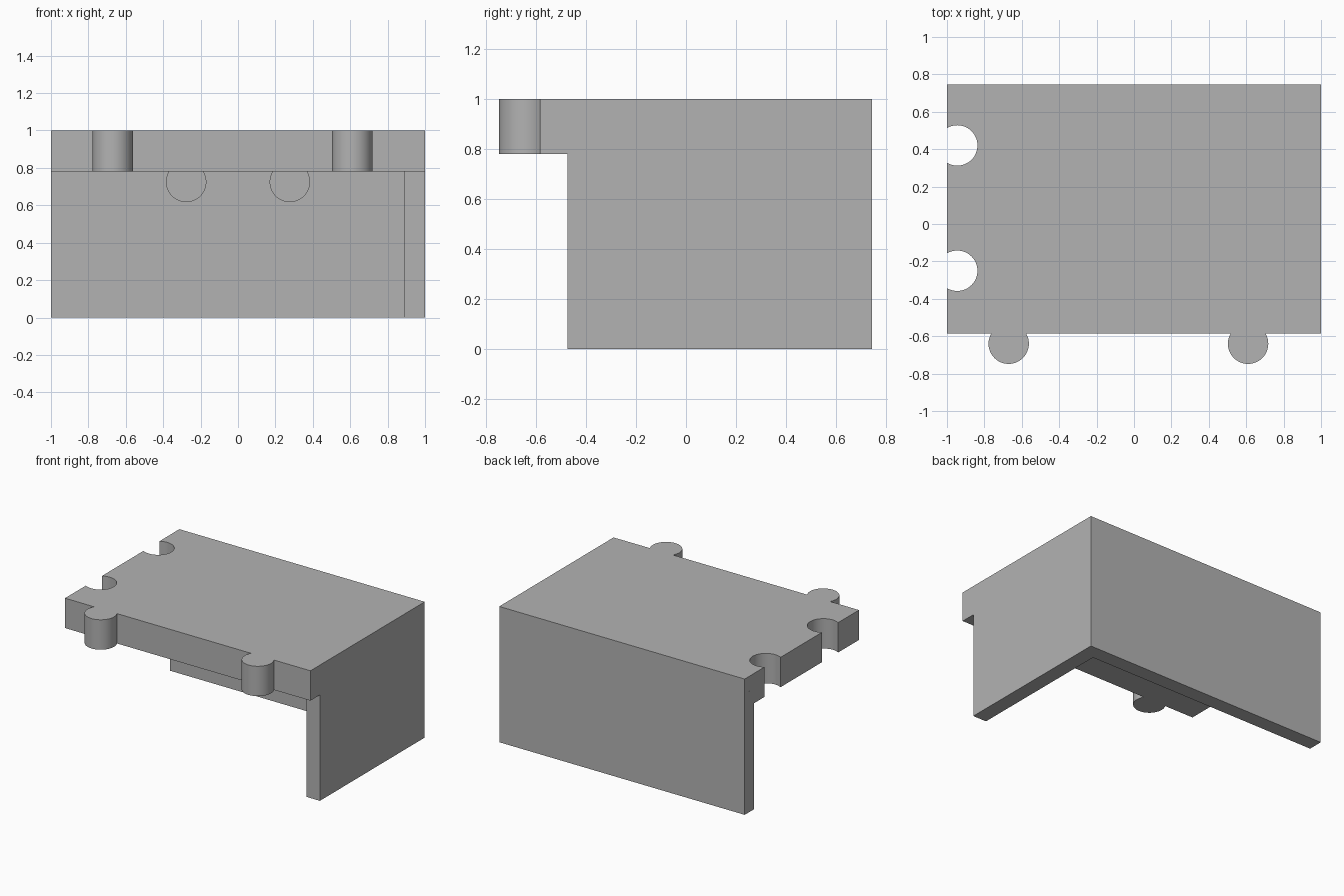
import bpy
import bmesh
from math import cos, sin, radians

if "Cube" in bpy.data.objects:
    bpy.data.objects.remove(bpy.data.objects["Cube"], do_unlink=True)

BACK, FRONT = 0.745, -0.585     # top panel limits in y
UNDER, TOP = 0.78, 1.0          # top panel limits in z
WALL = 0.11                     # wall thickness
R = 0.108                       # knob and socket radius
OFF = 0.055                     # knob centre distance from its edge

grey = bpy.data.materials.new("plain grey")
grey.use_nodes = True
colour = (0.45, 0.45, 0.45, 1)
grey.diffuse_color = colour
grey.node_tree.nodes["Principled BSDF"].inputs["Base Color"].default_value = colour


def prism(name, outline, z0, z1):
    """Extrude a counter-clockwise outline from z0 to z1."""
    bm = bmesh.new()
    base = bm.faces.new([bm.verts.new((x, y, z0)) for x, y in outline])
    ext = bmesh.ops.extrude_face_region(bm, geom=[base], use_keep_orig=True)
    top = [v for v in ext["geom"] if isinstance(v, bmesh.types.BMVert)]
    bmesh.ops.translate(bm, verts=top, vec=(0, 0, z1 - z0))
    bmesh.ops.recalc_face_normals(bm, faces=bm.faces)
    mesh = bpy.data.meshes.new(name)
    bm.to_mesh(mesh)
    bm.free()
    mesh.materials.append(grey)
    obj = bpy.data.objects.new(name, mesh)
    bpy.context.collection.objects.link(obj)
    return obj


def arc(cx, cy, start, end, steps=32):
    """Points along a round knob or socket."""
    angles = [radians(start + (end - start) * i / steps) for i in range(steps + 1)]
    return [(cx + R * cos(a), cy + R * sin(a)) for a in angles]


def select_only(obj):
    bpy.ops.object.select_all(action="DESELECT")
    obj.select_set(True)
    bpy.context.view_layer.objects.active = obj


# Top panel: two knobs on the front edge, two sockets in the right edge
outline = [(-1, FRONT)]
for x in (-0.67, 0.61):
    outline += arc(x, FRONT - OFF, 150, 390)
outline += [(1, FRONT), (1, BACK), (-1, BACK)]
for y in (0.42, -0.25):
    outline += arc(-1 + OFF, y, 120, -120)
panel = prism("corner_panel", outline, UNDER, TOP)

# Back and side walls as one L, reaching up into the panel
wall_front = FRONT + WALL
walls = prism("corner_walls", [
    (1 - WALL, wall_front), (1, wall_front), (1, BACK), (-1, BACK),
    (-1, BACK - WALL), (1 - WALL, BACK - WALL)], 0, UNDER + WALL)
parts = [walls]

# Round knobs on the inside of the back wall, below the panel
for side in (-1, 1):
    bpy.ops.mesh.primitive_cylinder_add(
        vertices=48, radius=R, depth=0.16,
        location=(side * 0.277, BACK - WALL - 0.03, UNDER - OFF),
        rotation=(radians(90), 0, 0))
    knob = bpy.context.object
    knob.name = "inner_knob"
    knob.data.materials.append(grey)
    parts.append(knob)

# Fuse the parts into one solid
for part in parts:
    select_only(panel)
    mod = panel.modifiers.new("fuse", "BOOLEAN")
    mod.operation = "UNION"
    mod.solver = "EXACT"
    mod.object = part
    bpy.ops.object.modifier_apply(modifier=mod.name)
    bpy.data.objects.remove(part, do_unlink=True)

select_only(panel)
bpy.ops.object.shade_smooth_by_angle(angle=radians(30))
